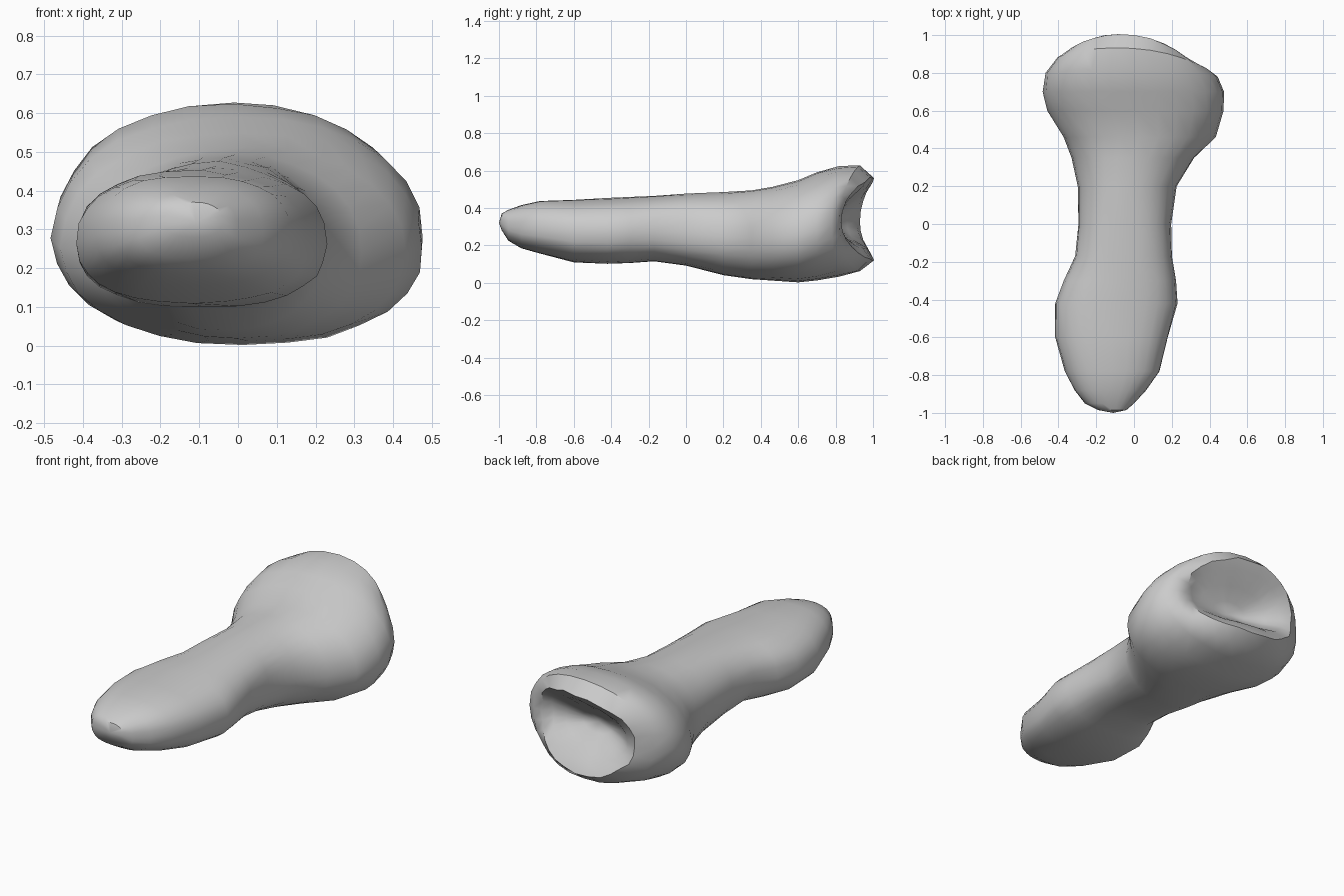
import bpy, bmesh, math, random

cube = bpy.data.objects.get("Cube")
if cube:
    bpy.data.objects.remove(cube)

random.seed(4)
SEGMENTS = 28

bone = bpy.data.materials.new("bone grey")
bone.use_nodes = True
colour = (0.6, 0.6, 0.6, 1)
bone.diffuse_color = colour
bone.node_tree.nodes["Principled BSDF"].inputs["Base Color"].default_value = colour

# Stations from the tip to the flared base: y, x min, x max, z min, z max, saddle, tilt
# (saddle pushes the upper and lower edges of a ring back, tilt its right edge)
shaft = [
    (-.985, -.19, -.04, .28, .37, 0, 0), (-.95, -.26, .0, .225, .39, 0, 0),
    (-.88, -.315, .065, .185, .415, 0, 0), (-.78, -.365, .135, .155, .438, 0, 0),
    (-.6, -.415, .18, .11, .443, 0, 0), (-.42, -.415, .228, .1, .452, 0, 0),
    (-.3, -.37, .22, .105, .457, 0, 0), (-.17, -.31, .2, .115, .464, 0, 0),
    (0, -.293, .195, .09, .475, 0, 0), (.2, -.297, .225, .04, .483, 0, 0),
    (.35, -.33, .32, .02, .492, 0, 0), (.46, -.375, .43, .01, .51, 0, 0),
    (.6, -.455, .478, 0, .55, 0, 0), (.7, -.48, .475, .012, .59, 0, 0),
    (.79, -.465, .44, .035, .622, .03, .01), (.85, -.41, .39, .06, .625, .08, .03)]
# Rim of the joint socket, then the shallow cup inside it, open towards the left
socket = [
    (.88, -.33, .335, .12, .565, .12, .05), (.86, -.27, .28, .18, .515, .1, .05),
    (.83, -.2, .2, .23, .45, .05, .03), (.8, -.1, .1, .28, .385, .02, .01)]


def add_ring(bm, station, rough):
    y, x0, x1, z0, z1, saddle, tilt = station
    cx, rx = (x0 + x1) / 2, (x1 - x0) / 2
    cz = z0 + (z1 - z0) * .46
    power = .82 if y < .1 else .92
    ring = []
    for i in range(SEGMENTS):
        a = math.tau * i / SEGMENTS
        c, s = math.cos(a), math.sin(a)
        px = math.copysign(abs(c) ** power, c)
        pz = math.copysign(abs(s) ** power, s)
        rz = z1 - cz if s > 0 else cz - z0
        k = 1 + random.uniform(-rough, rough)
        ring.append(bm.verts.new((cx + rx * px * k, y + saddle * s * s - tilt * c,
                                  cz + rz * pz * k)))
    return ring


bm = bmesh.new()
rings = [add_ring(bm, st, .01) for st in shaft] + [add_ring(bm, st, .03) for st in socket]
for a, b in zip(rings, rings[1:]):
    for i in range(SEGMENTS):
        j = (i + 1) % SEGMENTS
        bm.faces.new((a[i], a[j], b[j], b[i]))


# Close the tip and the floor of the socket
def close(ring, point):
    centre = bm.verts.new(point)
    for i in range(SEGMENTS):
        bm.faces.new((ring[i], ring[(i + 1) % SEGMENTS], centre))


close(rings[0], (-.11, -1, .32))
close(rings[-1], (0, .785, .33))
bmesh.ops.recalc_face_normals(bm, faces=bm.faces)

mesh = bpy.data.meshes.new("finger_bone")
bm.to_mesh(mesh)
bm.free()
mesh.materials.append(bone)
obj = bpy.data.objects.new("finger_bone", mesh)
bpy.context.collection.objects.link(obj)
bpy.context.view_layer.objects.active = obj
obj.select_set(True)
bpy.ops.object.shade_smooth_by_angle(angle=math.radians(40))
